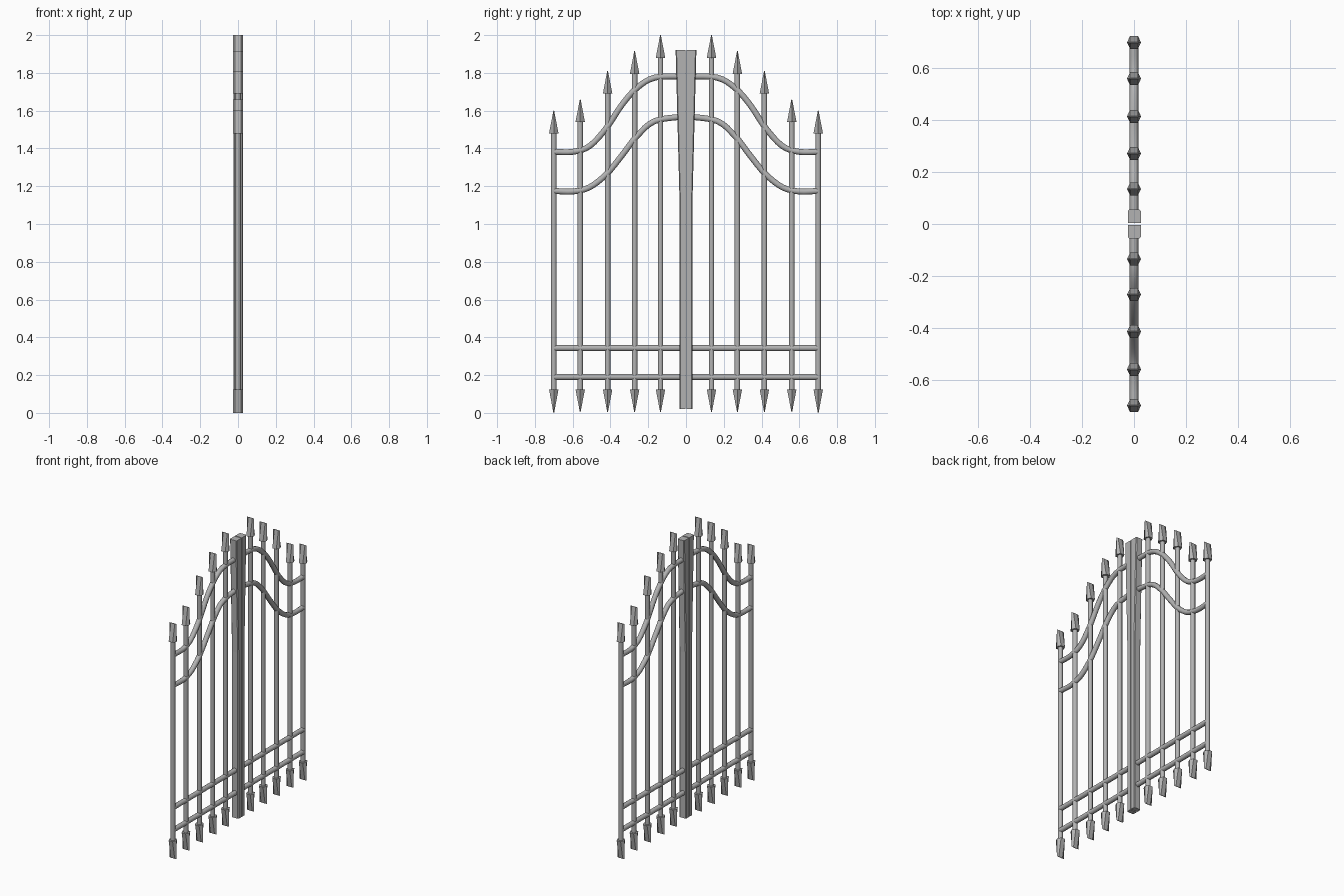
import bpy
import bmesh
from math import cos, sin, tau
from mathutils import Vector

old = bpy.data.objects.get("Cube")
if old:
    bpy.data.objects.remove(old, do_unlink=True)

iron = bpy.data.materials.new("grey iron")
iron.use_nodes = True
colour = (0.45, 0.45, 0.45, 1)
iron.diffuse_color = colour
iron.node_tree.nodes["Principled BSDF"].inputs["Base Color"].default_value = colour


def loft(name, rings, smooth=False):
    """Skin a closed solid through a list of equal-sized point rings."""
    bm = bmesh.new()
    loops = [[bm.verts.new(p) for p in ring] for ring in rings]
    n = len(loops[0])
    for a, b in zip(loops, loops[1:]):
        for i in range(n):
            j = (i + 1) % n
            bm.faces.new((a[i], a[j], b[j], b[i]))
    bm.faces.new(loops[0])
    bm.faces.new(loops[-1])
    bmesh.ops.recalc_face_normals(bm, faces=bm.faces)
    mesh = bpy.data.meshes.new(name)
    bm.to_mesh(mesh)
    bm.free()
    mesh.materials.append(iron)
    obj = bpy.data.objects.new(name, mesh)
    bpy.context.collection.objects.link(obj)
    if smooth:
        bpy.ops.object.select_all(action="DESELECT")
        obj.select_set(True)
        bpy.context.view_layer.objects.active = obj
        bpy.ops.object.shade_smooth_by_angle(angle=0.9)
    return obj


def bar(y, z0, z1):
    """Round upright."""
    r, n = 0.015, 10
    return [[(r * cos(tau * i / n), y + r * sin(tau * i / n), z)
             for i in range(n)] for z in (z0, z1)]


def spear(y, base, tip):
    """Six-sided head that narrows to a blade edge running along x."""
    section = ((0.027, 0), (0.015, 0.025), (-0.015, 0.025),
               (-0.027, 0), (-0.015, -0.025), (0.015, -0.025))
    return [[(x, y + s * k, z) for x, s in section]
            for z, k in ((base, 1), (tip, 0.08))]


def rail(points, side):
    """Round tube following (y, z) points."""
    r, n = 0.0165, 10
    pts = [Vector((0, side * y, z)) for y, z in points]
    rings = []
    for i, p in enumerate(pts):
        t = (pts[min(i + 1, len(pts) - 1)] - pts[max(i - 1, 0)]).normalized()
        across = Vector((1, 0, 0))
        up = t.cross(across)
        rings.append([p + r * (across * cos(tau * k / n) + up * sin(tau * k / n))
                      for k in range(n)])
    return rings


def smooth_path(points, steps=4):
    """Catmull-Rom interpolation."""
    p = [Vector(q) for q in points]
    p = [2 * p[0] - p[1]] + p + [2 * p[-1] - p[-2]]
    out = []
    for a, b, c, d in zip(p, p[1:], p[2:], p[3:]):
        for s in range(steps):
            t = s / steps
            out.append(0.5 * (2 * b + (c - a) * t + (2 * a - 5 * b + 4 * c - d) * t * t
                              + (3 * b - a - 3 * c + d) * t ** 3))
    return out + [p[-2]]


# Picket distance from the middle and the height of its tip
pickets = ((0.135, 2.0), (0.272, 1.915), (0.415, 1.81), (0.56, 1.66), (0.70, 1.60))

# Curved rails and straight rails, listed from the middle outwards
spread = (0.01, 0.165, 0.26, 0.34, 0.42, 0.51, 0.60, 0.70)
upper = (1.782, 1.775, 1.72, 1.63, 1.51, 1.413, 1.382, 1.382)
lower = (1.57, 1.545, 1.465, 1.362, 1.265, 1.195, 1.172, 1.175)

for side, word in ((-1, "right"), (1, "left")):
    for i, (y, top) in enumerate(pickets, 1):
        loft(f"{word}_picket_{i}", bar(side * y, 0.10, top - 0.10), True)
        loft(f"{word}_top_spear_{i}", spear(side * y, top - 0.12, top))
        loft(f"{word}_bottom_spear_{i}", spear(side * y, 0.125, 0.005 if i < 5 else 0))
    for name, heights in (("upper", upper), ("lower", lower)):
        loft(f"{word}_{name}_curved_rail",
             rail(smooth_path(list(zip(spread, heights))), side), True)
    for name, z in (("middle", 0.343), ("bottom", 0.19)):
        loft(f"{word}_{name}_rail", rail(((0.01, z), (0.70, z)), side), True)

    # Half of the split centre post, flaring towards the top
    rings = []
    for z, w in ((0.02, 0.035), (1.15, 0.035), (1.92, 0.055)):
        rings.append([(x, side * y, z) for x, y in
                      ((-0.024, 0.003), (0.027, 0.003), (0.027, w - 0.005),
                       (0.022, w), (-0.019, w), (-0.024, w - 0.005))])
    loft(f"{word}_post_half", rings)
